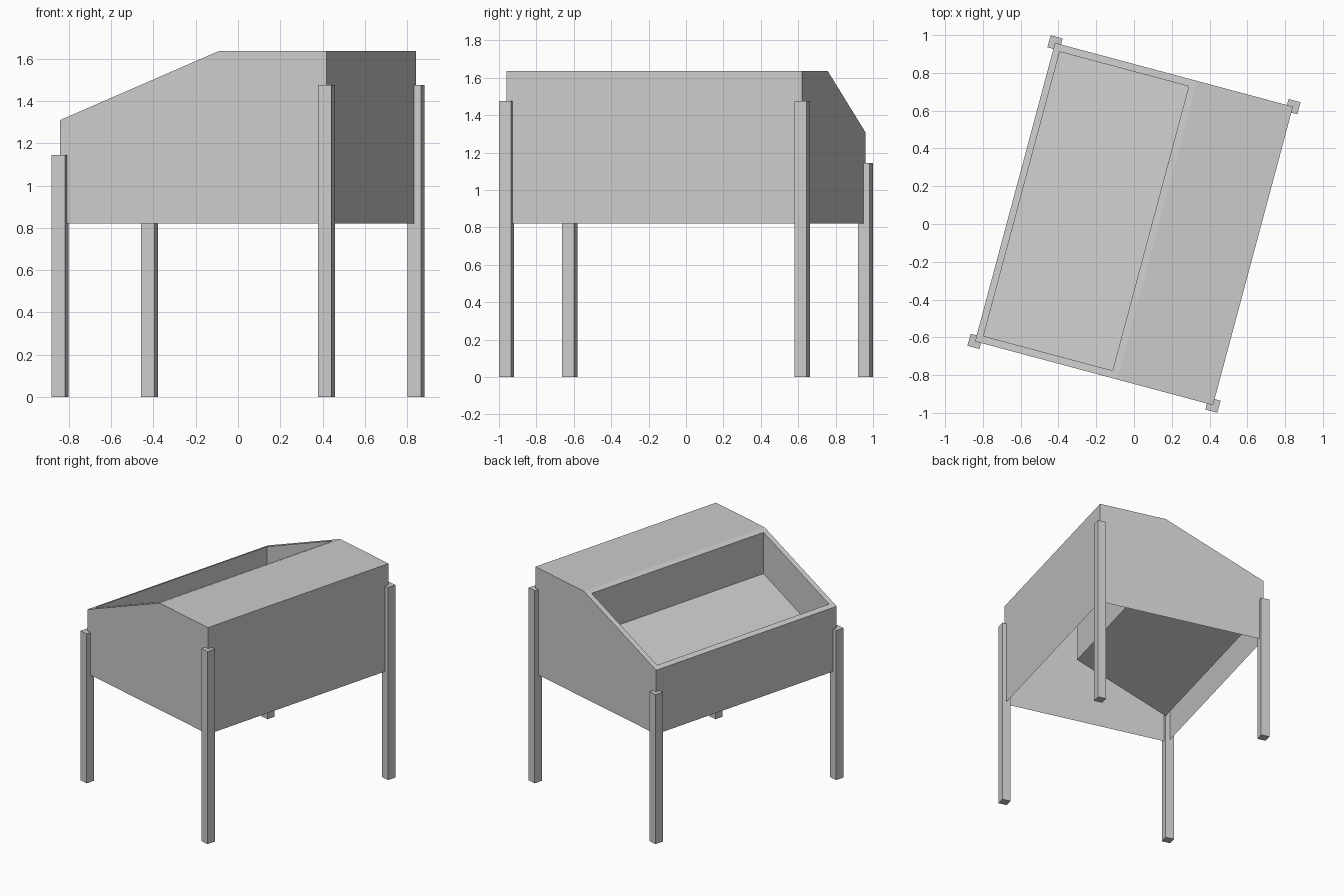
import bpy, bmesh, math
from mathutils import Matrix, Vector

if "Cube" in bpy.data.objects:
    bpy.data.objects.remove(bpy.data.objects["Cube"])

ROT = Matrix.Rotation(math.radians(-15), 4, 'Z')   # whole model is turned on z
HX, HY = 0.652, 0.818                              # half width and half length of the box
LEG = 0.066

grey = bpy.data.materials.new("light grey")
grey.diffuse_color = (0.6, 0.6, 0.6, 1)
grey.use_nodes = True
grey.node_tree.nodes["Principled BSDF"].inputs["Base Color"].default_value = grey.diffuse_color


def add_object(name, bm):
    bm.transform(ROT)
    bm.normal_update()
    me = bpy.data.meshes.new(name)
    bm.to_mesh(me)
    bm.free()
    me.materials.append(grey)
    ob = bpy.data.objects.new(name, me)
    bpy.context.collection.objects.link(ob)
    return ob


# Box shell: side profile swept along its length, open underneath
profile = [(-HX, 0.82), (HX, 0.82), (HX, 1.637), (0.127, 1.637), (-HX, 1.31)]
bm = bmesh.new()
front = [bm.verts.new((x, -HY, z)) for x, z in profile]
back = [bm.verts.new((x, HY, z)) for x, z in profile]
bm.faces.new(front)
bm.faces.new(back[::-1])
slope = None
for i in range(1, 5):
    j = (i + 1) % 5
    f = bm.faces.new((front[j], front[i], back[i], back[j]))
    if i == 3:
        slope = f
bm.normal_update()

# Sunken tray: inset the sloping face and push it straight down
bmesh.ops.inset_individual(bm, faces=[slope], thickness=0.039, use_even_offset=True)
tray = bmesh.ops.extrude_discrete_faces(bm, faces=[slope])["faces"][0]
bmesh.ops.translate(bm, verts=tray.verts[:], vec=Vector((0, 0, -0.316)))
add_object("planter_box", bm)

# Square legs centred on the box corners, shorter on the low side
for sx, side, height in ((-1, "low", 1.145), (1, "high", 1.475)):
    for sy, end in ((-1, "front"), (1, "back")):
        bm = bmesh.new()
        bmesh.ops.create_cube(bm, size=1)
        bmesh.ops.scale(bm, verts=bm.verts[:], vec=(LEG, LEG, height))
        bmesh.ops.translate(bm, verts=bm.verts[:], vec=(sx * HX, sy * HY, height / 2))
        add_object(f"{end}_{side}_leg", bm)
